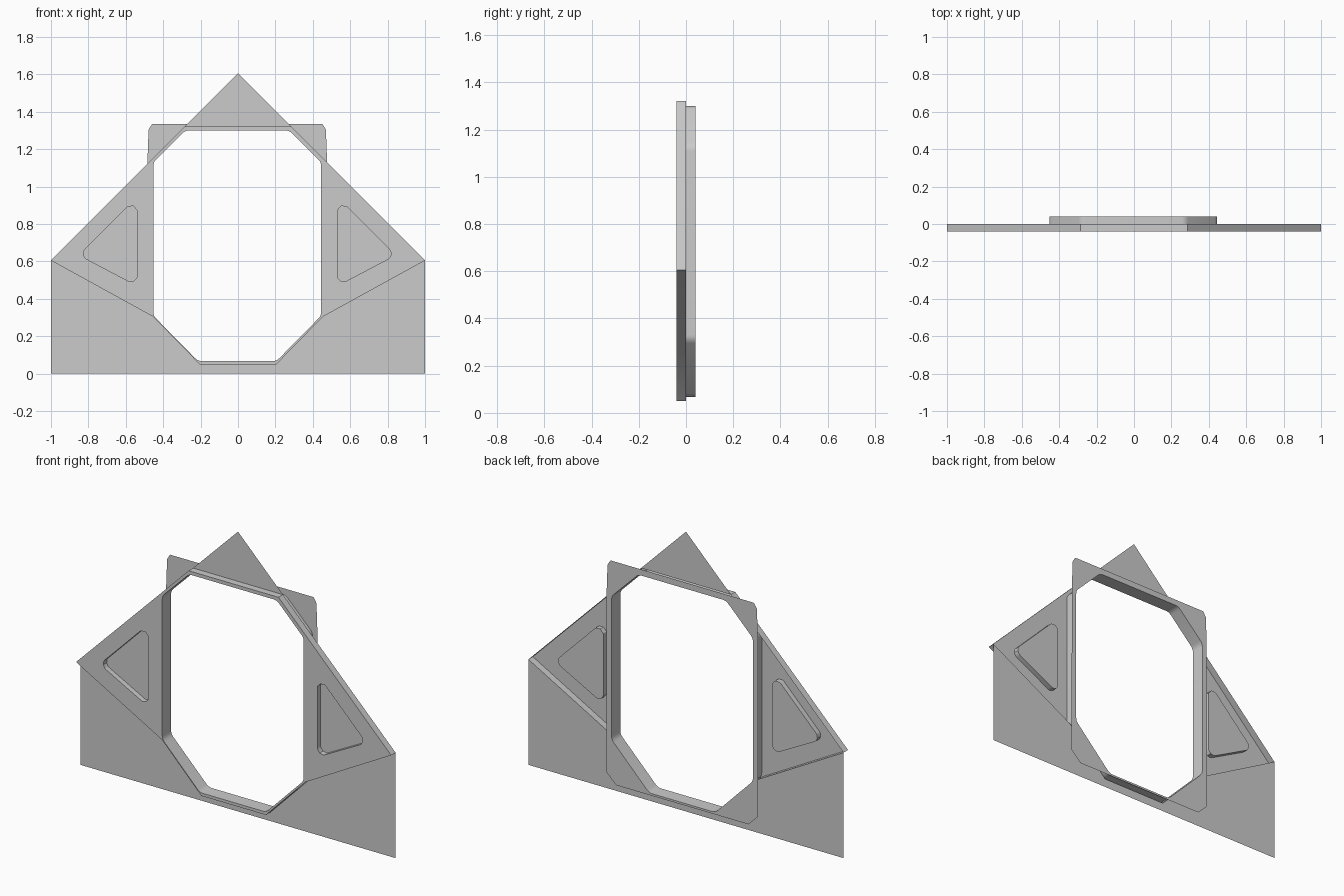
import bpy
import bmesh
from math import tan
from mathutils import Vector

cube = bpy.data.objects.get("Cube")
if cube:
    bpy.data.objects.remove(cube, do_unlink=True)

FRONT, MID, BACK = -0.04, 0.0, 0.04
POCKET_FLOOR = -0.01
SHIFT = -0.004          # the opening sits slightly off centre

grey = bpy.data.materials.new("plain_grey")
grey.use_nodes = True
grey.diffuse_color = (0.6, 0.6, 0.6, 1)
grey.node_tree.nodes["Principled BSDF"].inputs["Base Color"].default_value = (0.6, 0.6, 0.6, 1)


def mirror(half):
    """Close a right-hand half outline with its mirror image."""
    return half + [(-x, z) for x, z in reversed(half)]


def shifted(points):
    return [(x + SHIFT, z) for x, z in points]


def rounded(points, radius, steps=4):
    """Replace every corner of an outline with an arc."""
    out = []
    for i, p in enumerate(points):
        p = Vector(p)
        a = (Vector(points[i - 1]) - p).normalized()
        b = (Vector(points[(i + 1) % len(points)]) - p).normalized()
        half = a.angle(b) / 2
        start = p + a * (radius / tan(half))
        centre = p + (a + b).normalized() * ((start - p).length ** 2 + radius ** 2) ** 0.5
        end = p + b * (radius / tan(half))
        for k in range(steps + 1):
            d = (start - centre).lerp(end - centre, k / steps).normalized()
            out.append(tuple(centre + d * radius))
    return out


def loop(bm, points, y):
    verts = [bm.verts.new((x, y, z)) for x, z in points]
    edges = [bm.edges.new((v, verts[(i + 1) % len(verts)])) for i, v in enumerate(verts)]
    return verts, edges


def wall(bm, verts, y):
    """Run a wall from a loop to another depth and return the far loop."""
    far = [bm.verts.new((v.co.x, y, v.co.z)) for v in verts]
    for i in range(len(verts)):
        j = (i + 1) % len(verts)
        bm.faces.new((verts[i], verts[j], far[j], far[i]))
    return far


def sheet(bm, edges):
    bmesh.ops.triangle_fill(bm, edges=edges, use_beauty=True, use_dissolve=False,
                            normal=(0, -1, 0))


def finish(name, bm):
    bmesh.ops.recalc_face_normals(bm, faces=bm.faces)
    # Make the broad sheets face the front
    widest = max(bm.faces, key=lambda f: f.calc_area())
    if widest.normal.y > 0:
        bmesh.ops.reverse_faces(bm, faces=bm.faces)
    mesh = bpy.data.meshes.new(name)
    bm.to_mesh(mesh)
    bm.free()
    mesh.materials.append(grey)
    obj = bpy.data.objects.new(name, mesh)
    bpy.context.collection.objects.link(obj)
    bpy.ops.object.select_all(action="DESELECT")
    obj.select_set(True)
    bpy.context.view_layer.objects.active = obj
    bpy.ops.object.shade_smooth_by_angle()


# Shared outlines
opening = shifted(rounded(mirror([(0.21, 0.067), (0.449, 0.31), (0.449, 1.13), (0.278, 1.3)]), 0.05))
rim_bottom = [(0.205, 0.05), (0.455, 0.305)]
frame_outline = mirror(rim_bottom + [(1, 0.605), (0.285, 1.32)])
pocket = [(0.535, 0.47), (0.845, 0.633), (0.535, 0.945)]

# Front frame: hollow raised sheet with outer rim, opening tube and two pockets
bm = bmesh.new()
outer, edges = loop(bm, frame_outline, FRONT)
hole, hole_edges = loop(bm, opening, FRONT)
edges += hole_edges
pockets = []
for side in (1, -1):
    shape = rounded([(x * side, z) for x, z in pocket], 0.033)
    verts, pocket_edges = loop(bm, shifted(shape), FRONT)
    pockets.append(verts)
    edges += pocket_edges
sheet(bm, edges)
wall(bm, outer, MID)
wall(bm, hole, BACK)
for verts in pockets:
    bm.faces.new(wall(bm, verts, POCKET_FLOOR))
finish("front_frame", bm)

# Back flange around the opening
bm = bmesh.new()
flange = mirror([(0.42, 0.055), (0.482, 0.115), (0.48, 1.14), (0.474, 1.305), (0.455, 1.335)])
edges = loop(bm, shifted(flange), BACK)[1] + loop(bm, opening, BACK)[1]
sheet(bm, edges)
finish("back_flange", bm)

# Flat base panel below the frame
bm = bmesh.new()
sheet(bm, loop(bm, mirror(rim_bottom + [(1, 0.605), (1, 0)]), MID)[1])
finish("base_panel", bm)

# Flat pointed panel above the frame
bm = bmesh.new()
sheet(bm, loop(bm, [(-0.285, 1.32), (0.285, 1.32), (0, 1.605)], MID)[1])
finish("top_panel", bm)
